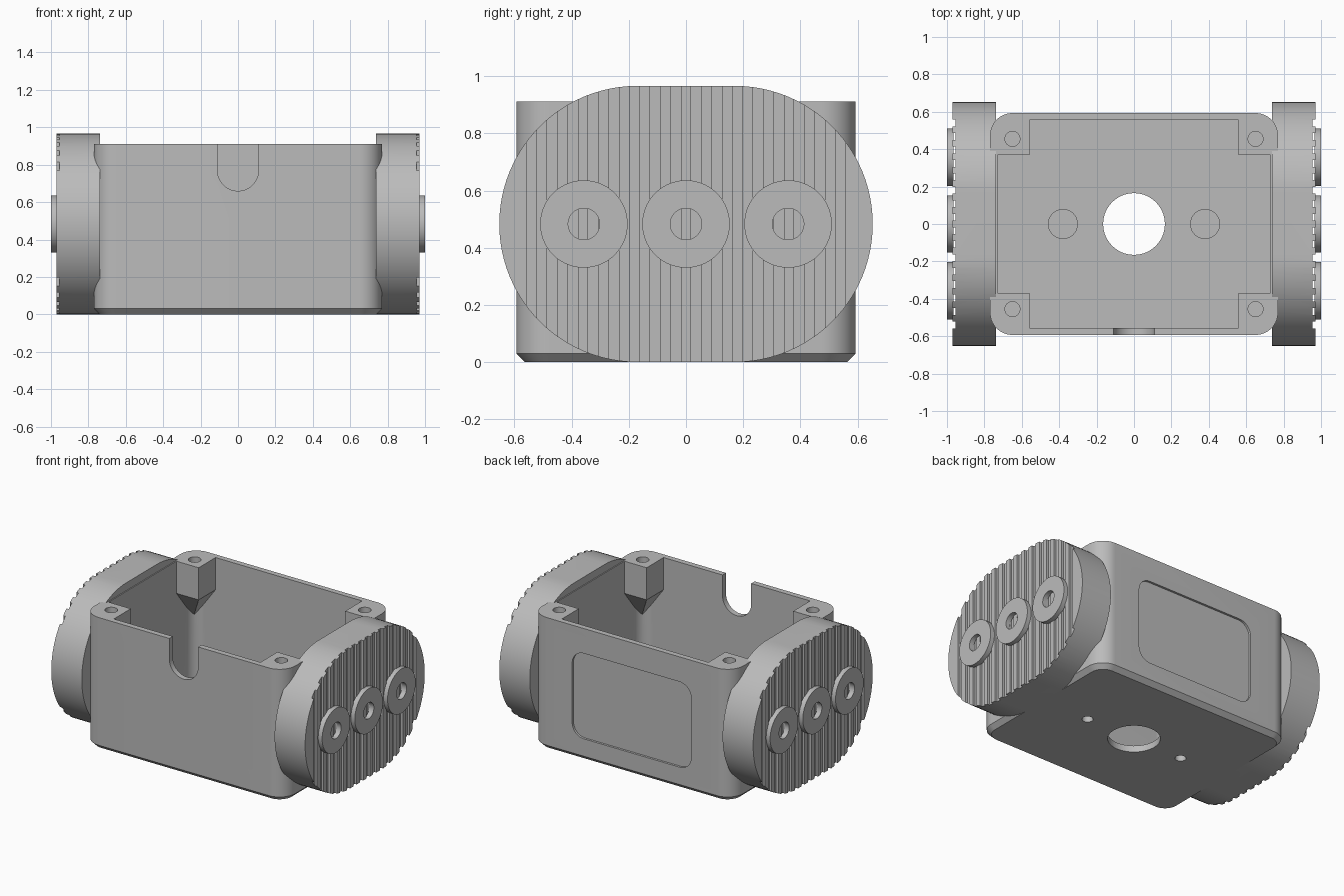
import bpy, bmesh, math

if "Cube" in bpy.data.objects:
    bpy.data.objects.remove(bpy.data.objects["Cube"], do_unlink=True)

grey = bpy.data.materials.new("plain grey")
grey.use_nodes = True
grey.diffuse_color = (0.5, 0.5, 0.5, 1)
grey.node_tree.nodes["Principled BSDF"].inputs["Base Color"].default_value = (0.5, 0.5, 0.5, 1)


def loft(name, rings):
    """Closed solid through a stack of equal-length rings."""
    bm = bmesh.new()
    rows = [[bm.verts.new(p) for p in ring] for ring in rings]
    for a, b in zip(rows, rows[1:]):
        for i in range(len(a)):
            j = (i + 1) % len(a)
            bm.faces.new((a[i], a[j], b[j], b[i]))
    bm.faces.new(rows[0])
    bm.faces.new(rows[-1])
    bmesh.ops.recalc_face_normals(bm, faces=bm.faces)
    mesh = bpy.data.meshes.new(name)
    bm.to_mesh(mesh)
    bm.free()
    obj = bpy.data.objects.new(name, mesh)
    mesh.materials.append(grey)
    bpy.context.collection.objects.link(obj)
    return obj


def rounded(hx, hy, r, cx=0, cy=0, seg=14):
    """Rounded rectangle outline; becomes a circle or stadium for large r."""
    pts = []
    for q, (sx, sy) in enumerate([(1, 1), (-1, 1), (-1, -1), (1, -1)]):
        for i in range(seg + 1):
            a = (q + i / seg) * math.pi / 2
            p = (cx + sx * (hx - r) + r * math.cos(a), cy + sy * (hy - r) + r * math.sin(a))
            if not pts or math.dist(p, pts[-1]) > 1e-5:
                pts.append(p)
    if math.dist(pts[0], pts[-1]) < 1e-5:
        pts.pop()
    return pts


def ring(pts, axis, h):
    place = {"x": lambda a, b: (h, a, b), "y": lambda a, b: (a, h, b), "z": lambda a, b: (a, b, h)}
    return [place[axis](a, b) for a, b in pts]


def prism(name, pts, axis, lo, hi):
    return loft(name, [ring(pts, axis, lo), ring(pts, axis, hi)])


def disc(name, r, axis, lo, hi, cx, cy):
    return prism(name, rounded(r, r, r, cx, cy), axis, lo, hi)


def combine(obj, tool, operation="DIFFERENCE"):
    tool.hide_render = True
    mod = obj.modifiers.new("cut", "BOOLEAN")
    mod.operation, mod.solver, mod.object = operation, "EXACT", tool
    bpy.context.view_layer.objects.active = obj
    bpy.ops.object.modifier_apply(modifier=mod.name)
    bpy.data.objects.remove(tool, do_unlink=True)


def smooth(obj):
    bpy.ops.object.select_all(action="DESELECT")
    obj.select_set(True)
    bpy.context.view_layer.objects.active = obj
    bpy.ops.object.shade_smooth_by_angle(angle=math.radians(30))


corners = [(sx, sy) for sx in (1, -1) for sy in (1, -1)]

# Housing: rounded box with a chamfered underside
outline = rounded(0.77, 0.593, 0.12)
housing = loft("housing", [ring(rounded(0.74, 0.563, 0.09), "z", 0),
                           ring(outline, "z", 0.03), ring(outline, "z", 0.912)])

# Cavity, leaving tapered screw posts in its corners
cavity = prism("cavity", rounded(0.73, 0.555, 0.085), "z", 0.045, 1.0)
for sx, sy in corners:
    def block(x, y):
        return [(sx * x, sy * y), (sx * 0.8, sy * y), (sx * 0.8, sy * 0.62), (sx * x, sy * 0.62)]
    post = loft("post", [ring(block(0.56, 0.37), "z", 1.1), ring(block(0.56, 0.37), "z", 0.69),
                         ring(block(0.72, 0.545), "z", 0.47)])
    combine(cavity, post)
combine(housing, cavity)

# Screw holes in the posts
for sx, sy in corners:
    combine(housing, disc("screw_hole", 0.04, "z", 0.7, 1.0, sx * 0.65, sy * 0.455))

# Floor opening and two bosses with blind holes from below
combine(housing, disc("floor_opening", 0.165, "z", -0.1, 0.2, 0, 0))
for sx in (1, -1):
    combine(housing, disc("boss", 0.08, "z", 0.02, 0.14, sx * 0.38, 0), "UNION")
    combine(housing, disc("boss_hole", 0.035, "z", -0.1, 0.11, sx * 0.38, 0))

# Cable notch at the front and shallow panel recess at the back
combine(housing, prism("cable_notch", rounded(0.11, 0.3, 0.11, 0, 0.96), "y", -0.7, -0.5))
combine(housing, prism("panel_recess", rounded(0.455, 0.295, 0.09, 0, 0.445), "y", 0.578, 0.7))
smooth(housing)

# Ribbed end caps, each with three washers
pitch = 0.072
for side, s in (("left", 1), ("right", -1)):
    cap = prism(side + "_end_cap", rounded(0.653, 0.483, 0.483, 0, 0.483, 24), "x", s * 0.737, s * 0.97)
    for k in range(-8, 8):
        y = (k + 0.5) * pitch
        w = pitch / 4
        groove = [(y - w, -0.1), (y + w, -0.1), (y + w, 1.1), (y - w, 1.1)]
        combine(cap, prism("groove", groove, "x", s * 0.954, s * 1.1))
    smooth(cap)
    for name, y in (("front", -0.357), ("middle", 0), ("back", 0.357)):
        washer = disc(f"{side}_{name}_washer", 0.153, "x", s * 0.965, s, y, 0.483)
        combine(washer, disc("washer_hole", 0.055, "x", s * 0.9, s * 1.1, y, 0.483))
        smooth(washer)
